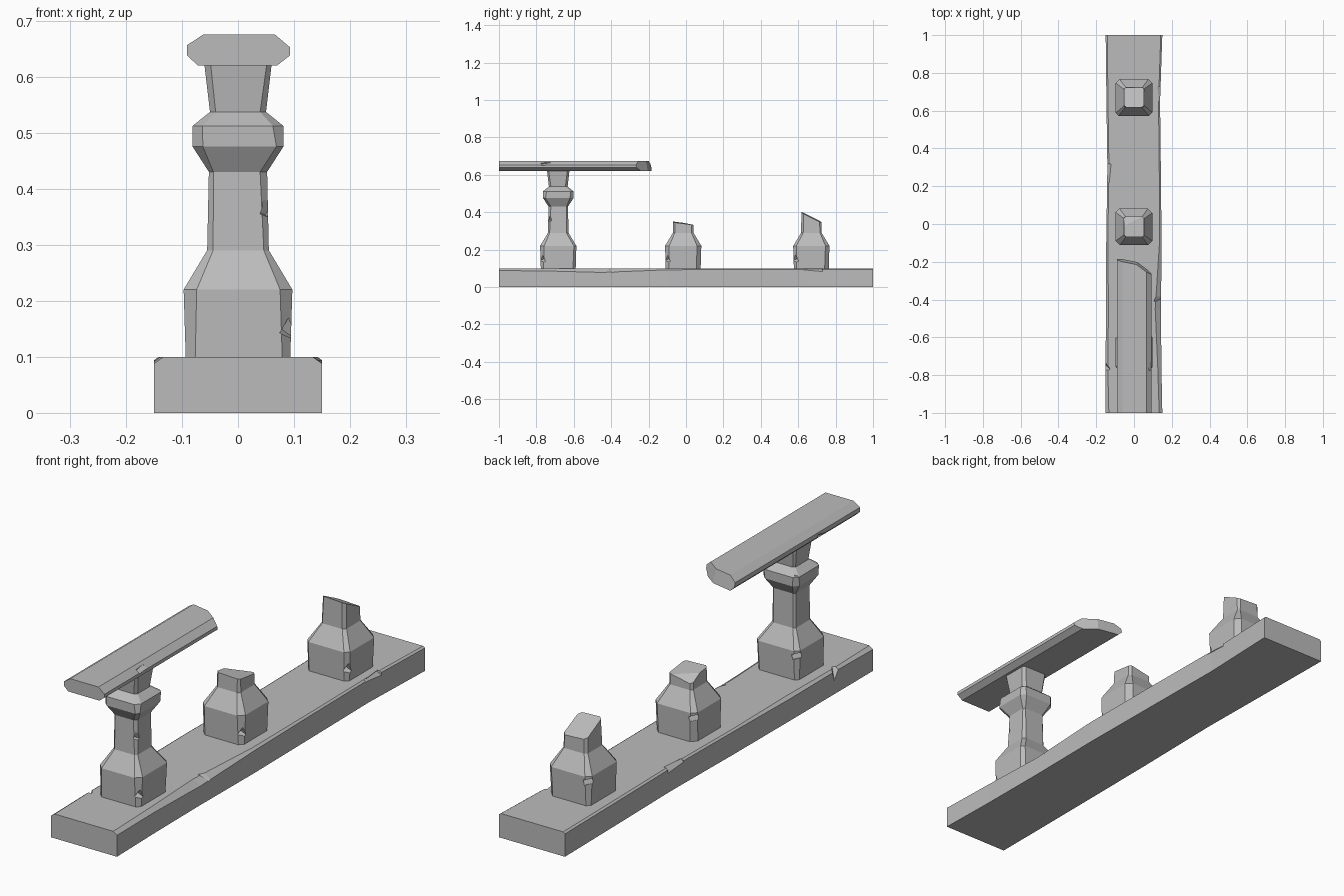
import bpy, bmesh, math, random
from mathutils import Vector, Euler

random.seed(4)
if "Cube" in bpy.data.objects:
    bpy.data.objects.remove(bpy.data.objects["Cube"])

stone = bpy.data.materials.new("grey stone")
stone.use_nodes = True
GREY = (0.5, 0.5, 0.5, 1)
stone.diffuse_color = GREY
stone.node_tree.nodes["Principled BSDF"].inputs["Base Color"].default_value = GREY


def make_object(name, bm):
    bmesh.ops.recalc_face_normals(bm, faces=bm.faces)
    mesh = bpy.data.meshes.new(name)
    bm.to_mesh(mesh)
    bm.free()
    mesh.materials.append(stone)
    obj = bpy.data.objects.new(name, mesh)
    bpy.context.collection.objects.link(obj)
    return obj


def loft(rings):
    """Closed solid through a list of rings with equal point counts."""
    bm = bmesh.new()
    loops = [[bm.verts.new(p) for p in ring] for ring in rings]
    n = len(loops[0])
    for a, b in zip(loops, loops[1:]):
        for i in range(n):
            j = (i + 1) % n
            bm.faces.new((a[i], a[j], b[j], b[i]))
    bm.faces.new(loops[0][::-1])
    bm.faces.new(loops[-1])
    bmesh.ops.recalc_face_normals(bm, faces=bm.faces)
    return bm


def slice_off(bm, point, normal):
    """Remove everything beyond the plane and cap the break."""
    geom = bm.verts[:] + bm.edges[:] + bm.faces[:]
    cut = bmesh.ops.bisect_plane(bm, geom=geom, plane_co=point, plane_no=normal,
                                 clear_outer=True)["geom_cut"]
    bmesh.ops.holes_fill(bm, edges=[e for e in cut if isinstance(e, bmesh.types.BMEdge)])


def chip(obj, location, size, turn):
    """Knock a small wedge out of an edge."""
    bm = bmesh.new()
    bmesh.ops.create_cube(bm, size=1)
    for v in bm.verts:
        v.co = Euler(turn).to_matrix() @ (v.co * Vector(size)) + Vector(location)
    cutter = make_object("chip_cutter", bm)
    cutter.hide_render = True
    mod = obj.modifiers.new("chip", "BOOLEAN")
    mod.operation, mod.solver, mod.object = "DIFFERENCE", "EXACT", cutter
    bpy.context.view_layer.objects.active = obj
    bpy.ops.object.modifier_apply(modifier=mod.name)
    bpy.data.objects.remove(cutter)


# Base slab: worn edges along its length (y, left x, right x, left wear, right wear)
SLAB = [(-1, -.15, .15, .012, .012), (-.75, -.15, .145, .008, .014),
        (-.45, -.149, .143, .01, .022), (-.1, -.147, .146, .006, .008),
        (.3, -.141, .142, .006, .006), (.65, -.146, .138, .006, .006),
        (1, -.15, .15, .006, .006)]
base = make_object("base_slab", loft([
    [(l, y, 0), (r, y, 0), (r, y, .1 - wr), (r - wr * 1.4, y, .1),
     (l + wl * 1.4, y, .1), (l, y, .1 - wl)] for y, l, r, wl, wr in SLAB]))
chip(base, (.147, .68, .1), (.03, .1, .03), (0, .6, .1))
chip(base, (.14, -.39, .1), (.07, .03, .03), (.5, .5, .4))
chip(base, (-.147, .27, .1), (.03, .1, .03), (0, .8, -.1))
chip(base, (-.15, -.76, .1), (.03, .03, .09), (.6, .2, .6))

# Balusters: chamfered square turned profile (height, half width)
PROFILE = [(.09, .093), (.22, .097), (.29, .055), (.43, .052),
           (.475, .081), (.512, .081), (.537, .05), (.63, .061)]


def baluster(name, y, breaks=()):
    rings = []
    for z, h in PROFILE:
        ring = []
        for sx, sy in ((1, 1), (-1, 1), (-1, -1), (1, -1)):
            c = h * random.uniform(.13, .25)
            pair = [(sx * h, y + sy * (h - c), z), (sx * (h - c), y + sy * h, z)]
            ring += pair if sx * sy > 0 else pair[::-1]
        rings.append(ring)
    bm = loft(rings)
    for point, normal in breaks:
        slice_off(bm, point, normal)
    obj = make_object(name, bm)
    # Chips on the block corners
    chip(obj, (.097, y - .09, .15), (.03, .03, .035), (.5, .6, .3))
    chip(obj, (-.09, y + .092, .2), (.035, .03, .02), (.3, .2, .7))
    return obj


front = baluster("front_baluster", -.683)
chip(front, (.056, -.733, .37), (.02, .02, .04), (.4, .3, .7))
chip(front, (-.08, -.61, .53), (.03, .03, .02), (.4, .5, .7))
baluster("middle_broken_baluster", -.015,
         [((0, -.02, .342), (.04, .13, 1)), ((0, .025, .333), (-.2, .55, 1))])
baluster("back_broken_baluster", .67,
         [((0, .67, .373), (.05, .5, 1))])

# Handrail with a broken inner end
SECTION = [(-.072, .62), (.07, .62), (.093, .638), (.093, .652),
           (.066, .675), (-.062, .675), (-.091, .656), (-.091, .638)]
rail = loft([[(x, y, z) for x, z in SECTION] for y in (-1, -.1)])
slice_off(rail, Vector((-.03, -.2, .65)), Vector((.2, 1, .25)))
slice_off(rail, Vector((.05, -.235, .65)), Vector((.75, 1, .3)))
handrail = make_object("handrail", rail)
chip(handrail, (.09, -.75, .665), (.02, .05, .025), (.2, .6, .1))
chip(handrail, (-.09, -.75, .63), (.025, .05, .02), (.2, .6, .1))
